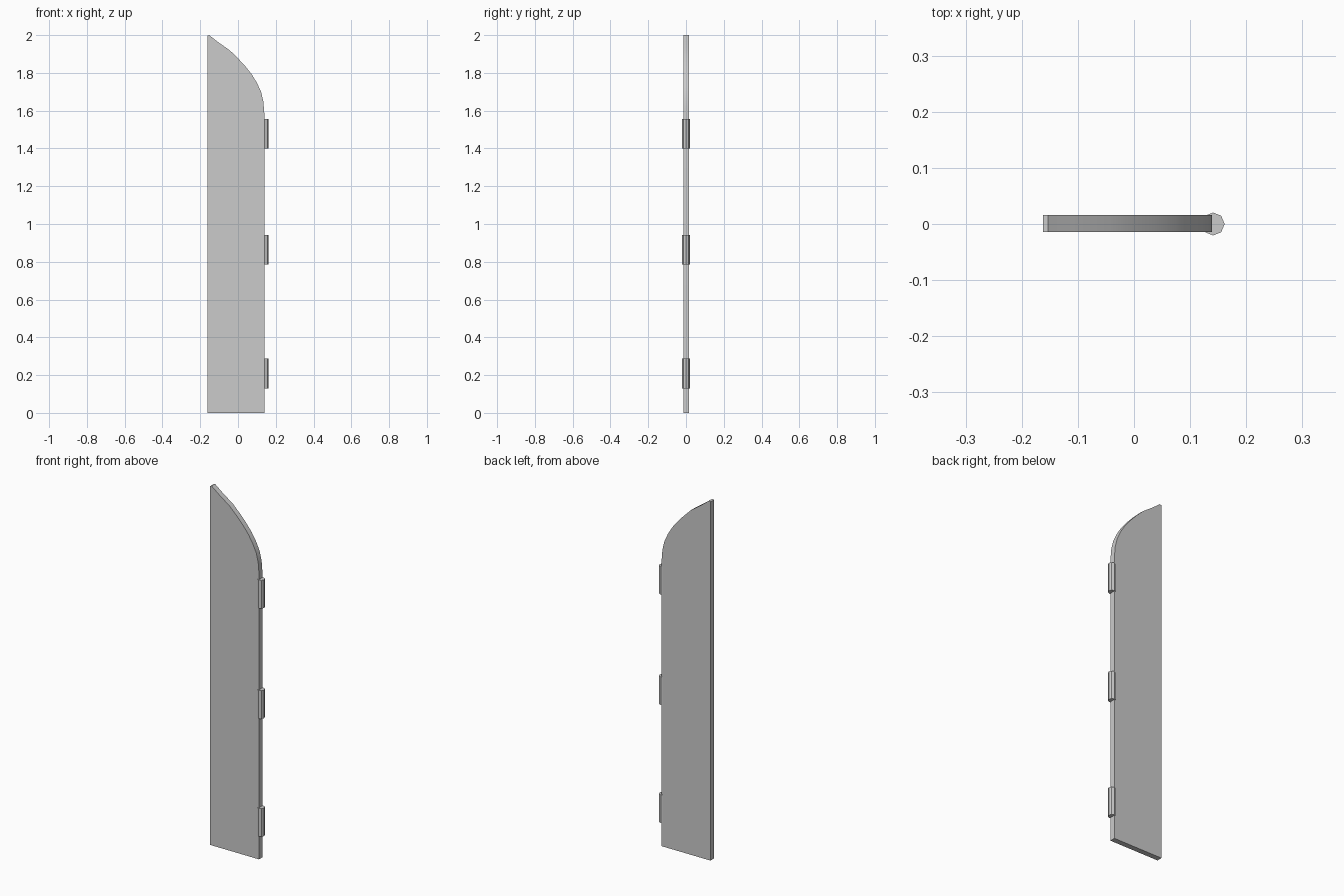
import bpy, bmesh, math

if "Cube" in bpy.data.objects:
    bpy.data.objects.remove(bpy.data.objects["Cube"])

def prism(name, pts, to3d, offset, smooth=False):
    # Extrude a flat outline along an offset vector
    bm = bmesh.new()
    face = bm.faces.new([bm.verts.new(to3d(a, b)) for a, b in pts])
    ext = bmesh.ops.extrude_face_region(bm, geom=[face])
    verts = [g for g in ext["geom"] if isinstance(g, bmesh.types.BMVert)]
    bmesh.ops.translate(bm, verts=verts, vec=offset)
    bmesh.ops.recalc_face_normals(bm, faces=bm.faces)
    mesh = bpy.data.meshes.new(name)
    bm.to_mesh(mesh)
    bm.free()
    ob = bpy.data.objects.new(name, mesh)
    bpy.context.collection.objects.link(ob)
    if smooth:
        bpy.context.view_layer.objects.active = ob
        ob.select_set(True)
        bpy.ops.object.shade_smooth_by_angle(angle=math.radians(30))
        ob.select_set(False)
    return ob

# Shutter panel: straight sides, half-arch top
outline = [(-0.162, 0), (0.139, 0), (0.139, 1.59), (0.134, 1.65), (0.122, 1.70),
           (0.101, 1.746), (0.073, 1.792), (0.037, 1.837), (0.0, 1.877),
           (-0.042, 1.918), (-0.108, 1.965), (-0.153, 2.0), (-0.162, 1.996)]
prism("shutter_panel", outline, lambda x, z: (x, -0.014, z), (0, 0.03, 0), True)

# Three eight-sided hinge barrels on the straight edge
R, CX, H = 0.0205, 0.141, 0.157
ring = [(CX + R * math.cos(i * math.pi / 4), R * math.sin(i * math.pi / 4)) for i in range(8)]
for part, z0 in (("lower", 0.13), ("middle", 0.786), ("upper", 1.40)):
    prism(part + "_hinge", ring, lambda x, y: (x, y, z0), (0, 0, H))
